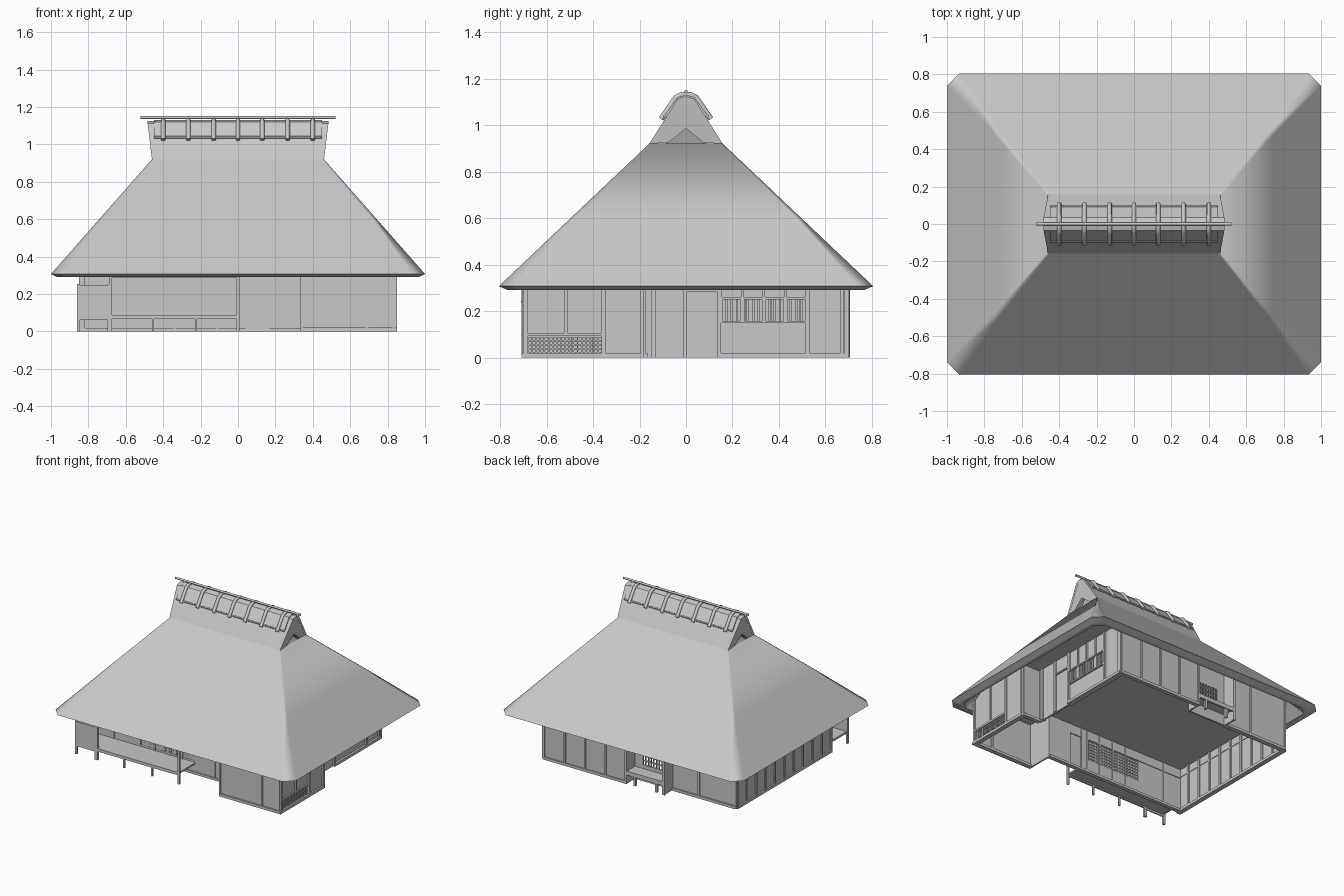
import bpy, bmesh, math
from mathutils import Matrix, Vector

cube = bpy.data.objects.get("Cube")
if cube:
    bpy.data.objects.remove(cube, do_unlink=True)

COLOUR = (0.58, 0.58, 0.58, 1)
grey = bpy.data.materials.new("plain grey")
grey.use_nodes = True
grey.diffuse_color = COLOUR
grey.node_tree.nodes["Principled BSDF"].inputs["Base Color"].default_value = COLOUR


def finish(name, bm):
    bmesh.ops.recalc_face_normals(bm, faces=bm.faces)
    mesh = bpy.data.meshes.new(name)
    bm.to_mesh(mesh)
    bm.free()
    mesh.materials.append(grey)
    ob = bpy.data.objects.new(name, mesh)
    bpy.context.collection.objects.link(ob)
    return ob


def boxes(name, items):
    """One object from boxes given as x0, x1, y0, y1, z0, z1."""
    bm = bmesh.new()
    for x0, x1, y0, y1, z0, z1 in items:
        mid = Vector((x0 + x1, y0 + y1, z0 + z1)) / 2
        size = Matrix.Diagonal((x1 - x0, y1 - y0, z1 - z0, 1))
        bmesh.ops.create_cube(bm, size=1, matrix=Matrix.Translation(mid) @ size)
    return finish(name, bm)


def tubes(name, paths, radius):
    """One curve object of round rods following the given paths."""
    curve = bpy.data.curves.new(name, "CURVE")
    curve.dimensions = "3D"
    curve.bevel_depth = radius
    curve.bevel_resolution = 2
    curve.use_fill_caps = True
    for path in paths:
        spline = curve.splines.new("POLY")
        spline.points.add(len(path) - 1)
        for point, co in zip(spline.points, path):
            point.co = (*co, 1)
    curve.materials.append(grey)
    bpy.context.collection.objects.link(bpy.data.objects.new(name, curve))


def along(axis, pos, a, b, z0, z1, t=0.012):
    """Box running along an axis, centred on pos across it."""
    if axis == "x":
        return (a, b, pos - t / 2, pos + t / 2, z0, z1)
    return (pos - t / 2, pos + t / 2, a, b, z0, z1)


def posts(axis, pos, places, z0, z1, w=0.014, t=0.028):
    return [along(axis, pos, p - w / 2, p + w / 2, z0, z1, t) for p in places]


def steps(a, b, n):
    return [a + (b - a) * i / n for i in range(n + 1)]


def lattice(axis, pos, a, b, z0, z1, cols, rows, w=0.006):
    bars = posts(axis, pos, steps(a, b, cols), z0, z1, w, 0.01)
    return bars + [along(axis, pos, a, b, z - w / 2, z + w / 2, 0.01)
                   for z in steps(z0, z1, rows)]


def prism(name, pts, x0, x1, flare=0.0):
    """Extrude a y-z outline along x; ends lean outward with height."""
    bm = bmesh.new()
    ends = []
    for x in (x0, x1):
        s = math.copysign(1, x)
        ends.append([bm.verts.new((x + s * flare * (z - 0.92), y, z)) for y, z in pts])
    bm.faces.new(ends[0])
    bm.faces.new(ends[1])
    for i in range(len(pts)):
        j = (i + 1) % len(pts)
        bm.faces.new((ends[0][i], ends[0][j], ends[1][j], ends[1][i]))
    return finish(name, bm)


def arch(half, t):
    """Closed inverted-V outline from its right half, foot to crown."""
    (y0, z0), (y1, z1), (_, z2) = half
    inner = [(y0 - t, z0), (y1 - 0.7 * t, z1 - 0.6 * t), (0, z2 - t)]

    def full(h):
        return h + [(-y, z) for y, z in reversed(h[:-1])]
    return full(half) + full(inner)[::-1]


# Thatched hip roof, lofted from the hollow underside over the rim to the neck
bm = bmesh.new()
rings = []
for x, y, c, z in [(0.83, 0.64, 0.04, 0.40), (0.935, 0.735, 0.055, 0.29),
                   (0.965, 0.765, 0.06, 0.29), (1.0, 0.805, 0.065, 0.307),
                   (0.742, 0.496, 0.022, 0.6), (0.46, 0.158, 0.01, 0.92)]:
    pts = []
    for sx, sy in ((1, 1), (-1, 1), (-1, -1), (1, -1)):
        pair = [(sx * x, sy * (y - c)), (sx * (x - c), sy * y)]
        pts += pair if sx * sy > 0 else pair[::-1]
    rings.append([bm.verts.new((px, py, z)) for px, py in pts])
for lo, hi in zip(rings, rings[1:]):
    for i in range(8):
        j = (i + 1) % 8
        bm.faces.new((lo[i], lo[j], hi[j], hi[i]))
bm.faces.new(rings[0])
bm.faces.new(rings[-1])
roof = finish("thatched_roof", bm)
bpy.context.view_layer.objects.active = roof
roof.select_set(True)
bpy.ops.object.shade_smooth_by_angle(angle=math.radians(38))
weighted = roof.modifiers.new("flat_slopes", "WEIGHTED_NORMAL")
weighted.weight = 100
weighted.keep_sharp = True

# Upper gabled roof, flush gable ends with a triangular vent
prism("upper_roof", arch([(0.158, 0.92), (0.035, 1.113), (0, 1.124)], 0.02), -0.46, 0.46, 0.12)
gable = [(-0.145, 0.92), (-0.075, 0.925), (0, 0.985), (0.075, 0.925), (0.145, 0.92),
         (0.024, 1.106), (-0.024, 1.106)]
for side, s in (("left", 1), ("right", -1)):
    prism(side + "_gable", gable, s * 0.435, s * 0.459, 0.12)
    prism(side + "_vent_back", [(-0.09, 0.921), (0.09, 0.921), (0, 1.0)],
          s * 0.39, s * 0.405, 0.4)

# Ridge cover, rounded straps and poles
prism("ridge_cover", arch([(0.094, 1.04), (0.036, 1.12), (0, 1.13)], 0.016), -0.45, 0.45)
tubes("ridge_straps", [[(x, y, z) for y, z in
                        ((-0.107, 1.026), (-0.044, 1.118), (-0.02, 1.13), (0.02, 1.13),
                         (0.044, 1.118), (0.107, 1.026))]
                       for x in (-0.4, -0.265, -0.13, 0, 0.13, 0.265, 0.4)], 0.012)
tubes("ridge_pole", [[(-0.52, 0, 1.144), (0.52, 0, 1.144)]], 0.008)
tubes("side_poles", [[(-0.45, s * 0.092, 1.038), (0.45, s * 0.092, 1.038)] for s in (-1, 1)], 0.006)

TOP = 0.40
W, E, N, S = -0.835, 0.69, 0.69, -0.5       # main wall lines
NR, PX = 0.595, -0.305                       # set-back part of the back wall
RE, RS, RN, RW = 0.832, -0.69, -0.18, 0.34   # projecting front room

boxes("ceiling", [(W, E, S, NR, 0.33, 0.34), (0.01, E, NR, N, 0.33, 0.34),
                  (RW, RE, RS, RN, 0.33, 0.34)])

# Back walls, set back on one side, with an open porch beside the step
boxes("back_walls", [along("x", NR, W, -0.24, 0, TOP), along("x", N, 0.01, E, 0, TOP),
                     along("x", NR, -0.24, -0.06, 0, 0.12),
                     along("x", NR, -0.24, -0.06, 0.26, TOP),
                     along("x", NR, -0.06, 0.01, 0, TOP),
                     along("y", PX, NR, 0.7, 0, TOP), along("y", 0.01, NR, N, 0, TOP)])
boxes("back_studs", posts("x", N, steps(0.01, E, 4), 0, TOP) +
      posts("x", NR, (W, -0.53, PX), 0, TOP) + posts("x", 0.695, (PX,), 0, TOP, 0.02, 0.02) +
      [along("x", NR, W, PX, 0, 0.02, 0.036), along("x", N, 0.01, E, 0, 0.02, 0.03)])
boxes("back_porch_deck", [(PX, 0.01, NR, 0.70, 0.08, 0.095),
                          along("x", 0.695, PX, 0.01, 0.066, 0.096)] +
      posts("x", 0.69, (-0.24, -0.06), 0, 0.08, 0.018, 0.018))
boxes("back_porch_lattice", lattice("x", NR, -0.24, -0.06, 0.12, 0.26, 8, 4))

# Right end wall with regular studs
boxes("right_wall", [along("y", W, -0.52, NR, 0, TOP)])
boxes("right_studs", posts("y", W, steps(-0.52, NR, 10), 0, TOP) +
      [along("y", W, -0.52, NR, 0, 0.02, 0.036), along("y", W, -0.52, NR, 0.27, 0.28, 0.02)])

# Left end wall with door and barred window
boxes("left_wall", [along("y", E, RN, 0.15, 0, TOP), along("y", E, 0.15, 0.52, 0, 0.155),
                    along("y", E, 0.15, 0.52, 0.25, TOP), along("y", E, 0.52, N, 0, TOP)])
boxes("left_wall_frames", posts("y", E, (-0.14, -0.003, 0.142, 0.523, 0.67, N), 0, TOP, 0.016, 0.036) +
      posts("y", E, steps(0.15, 0.52, 4), 0.25, TOP, 0.01, 0.036) +
      [along("y", E, 0.14, 0.525, z, z + 0.01, 0.036) for z in (0.148, 0.25)] +
      [along("y", E, 0.14, N, 0, 0.02, 0.044), along("y", E, 0, 0.14, 0.285, 0.295, 0.036)])
boxes("window_bars", posts("y", E, steps(0.15, 0.52, 4), 0.155, 0.25, 0.018, 0.024) +
      posts("y", E, steps(0.15, 0.52, 16), 0.155, 0.25, 0.01, 0.014))

# Projecting front room with lattice below its side panels
boxes("front_room_walls", [along("x", RS, RW, RE, 0, TOP), along("y", RW, RS, S, 0, TOP),
                           along("y", RE, RS, -0.355, 0.1, TOP),
                           along("y", RE, -0.355, RN, 0, TOP),
                           along("x", RN, E, RE, 0, TOP)])
boxes("front_room_frames", posts("x", RS, (RW, 0.69, RE), 0, TOP) +
      posts("y", RE, (RS, -0.355, RN - 0.008), 0, TOP, 0.016, 0.034) +
      posts("y", RE, (-0.517,), 0.1, TOP, 0.014, 0.034) +
      [along("x", RS, RW, 0.85, 0, 0.02, 0.034), along("y", RE, -0.705, RN, 0, 0.02, 0.036),
       along("y", RE, RS, -0.355, 0.092, 0.106, 0.034), along("x", RN, E, RE, 0, 0.02, 0.03)])
boxes("front_room_lattice", lattice("y", RE, -0.68, -0.36, 0.02, 0.09, 18, 4))

# Front wall with sliding screens behind the veranda
boxes("front_wall", [along("x", S, W, -0.455, 0, TOP), along("x", S, -0.455, 0, 0, 0.1),
                     along("x", S, -0.455, 0, 0.26, TOP), along("x", S, 0, 0.05, 0, TOP),
                     along("x", S, 0.05, 0.16, 0.26, TOP), along("x", S, 0.16, RW, 0, TOP),
                     along("x", S - 0.004, 0.05, 0.16, 0, 0.26, 0.006)])
boxes("front_wall_frames", posts("x", S, (W, -0.68, -0.34, -0.225, -0.11, 0, 0.05, 0.16, RW),
                                 0, TOP, 0.012, 0.02) +
      [along("x", S, W, 0, 0.26, 0.27, 0.022), along("x", S, W, RW, 0, 0.018, 0.03)])
boxes("screen_lattice", lattice("x", S, -0.455, 0, 0.1, 0.26, 20, 7, 0.005))
boxes("screen_paper", [along("x", S - 0.002, -0.455, 0, 0.1, 0.26, 0.003)])

# Veranda deck, posts and end fence
boxes("veranda_deck", [(W, 0, -0.705, S, 0.075, 0.087),
                       along("x", -0.7, -0.68, 0, 0.066, 0.088, 0.014)])
boxes("veranda_posts", posts("x", -0.7, (-0.68, 0), 0, 0.34, 0.014, 0.014) +
      posts("x", -0.7, (-0.455, -0.225), 0, 0.075, 0.012, 0.012) +
      [along("x", -0.7, -0.68, 0, 0.285, 0.297)])
boxes("end_fence", posts("x", -0.7, (-0.853, -0.69), 0, 0.255, 0.016, 0.016) +
      [along("x", -0.703, -0.85, -0.69, 0.06, 0.24, 0.008),
       along("x", -0.702, -0.85, -0.69, 0.236, 0.246, 0.014),
       along("y", -0.845, -0.7, -0.52, 0.075, 0.09, 0.012)])
